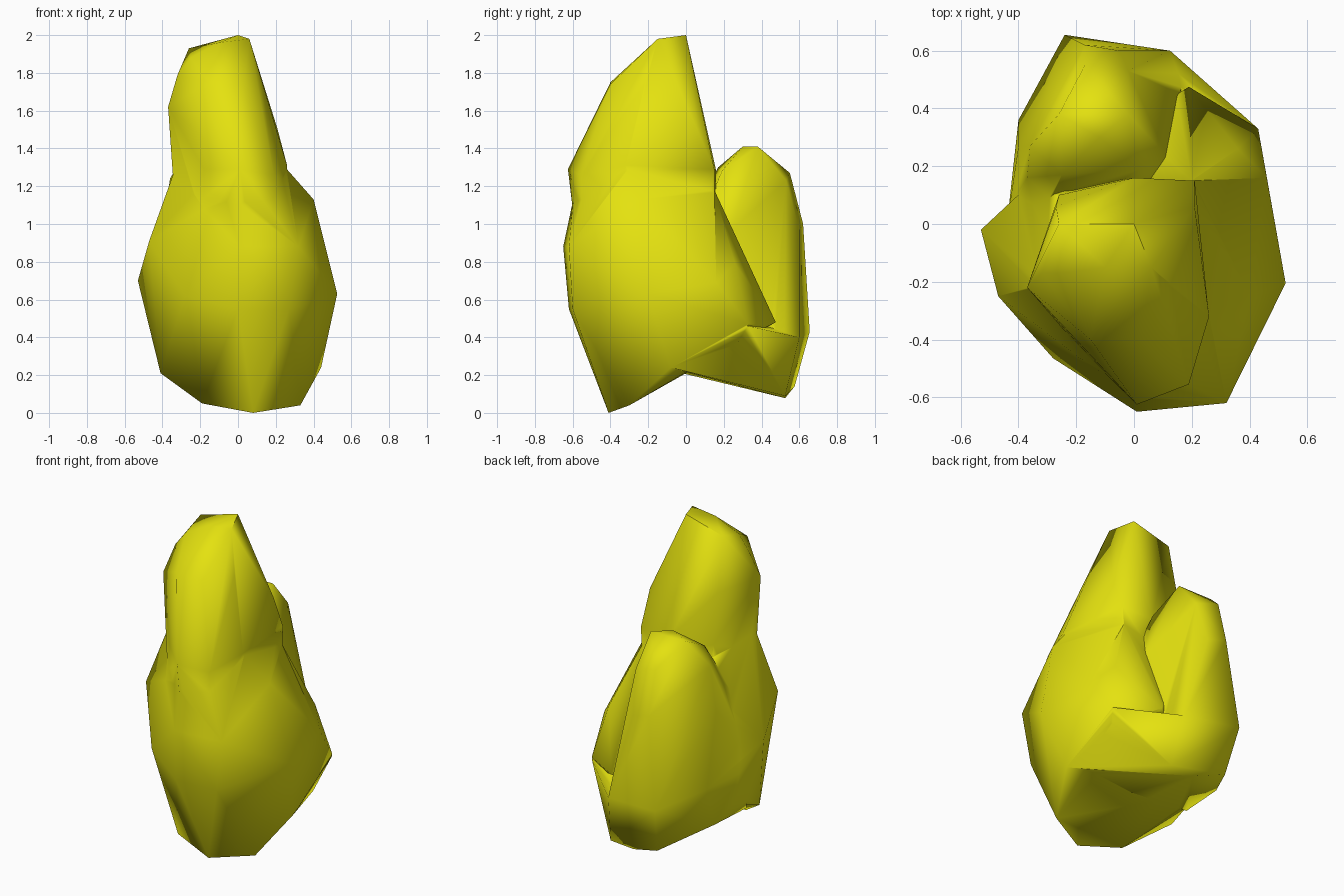
import bpy, bmesh, math

yellow = bpy.data.materials.new("yellow_stone")
yellow.diffuse_color = (0.78, 0.76, 0.005, 1)


def faceted_lump(name, points):
    """Convex faceted stone wrapped round a few corner points."""
    bm = bmesh.new()
    for p in points:
        bm.verts.new(p)
    res = bmesh.ops.convex_hull(bm, input=bm.verts[:])
    loose = {g for g in res["geom_interior"] + res["geom_unused"]
             if isinstance(g, bmesh.types.BMVert)}
    bmesh.ops.delete(bm, geom=list(loose), context='VERTS')
    bmesh.ops.recalc_face_normals(bm, faces=bm.faces[:])
    me = bpy.data.meshes.new(name)
    bm.to_mesh(me)
    bm.free()
    ob = bpy.data.objects.new(name, me)
    bpy.context.collection.objects.link(ob)
    me.materials.append(yellow)
    return ob


# Wide lower body with the bump on the right
body = faceted_lump("stone", [
    (0.08, -0.41, 0.0), (0.33, -0.30, 0.04), (-0.19, -0.33, 0.05),
    (-0.41, -0.15, 0.21), (0.44, -0.08, 0.24), (0.0, -0.08, 0.23),
    (-0.40, 0.10, 0.30), (0.41, 0.28, 0.38), (0.19, 0.475, 0.48),
    (0.0, -0.62, 0.55), (0.27, -0.60, 0.55), (-0.28, -0.465, 0.62),
    (-0.53, -0.02, 0.70), (-0.47, -0.25, 0.91), (0.525, -0.205, 0.63),
    (0.43, 0.33, 0.47), (0.46, 0.16, 0.69), (0.36, 0.26, 0.79),
    (0.01, -0.65, 0.88), (0.32, -0.62, 0.88), (0.40, -0.25, 1.13),
    (-0.38, 0.12, 0.92), (0.01, -0.595, 1.14), (0.18, -0.55, 1.14),
    (-0.33, -0.21, 1.30), (0.25, -0.31, 1.30), (0.20, 0.15, 1.18),
    (-0.26, 0.10, 1.20), (-0.18, -0.47, 1.08)])

# Low rear base with an arched underside
base = faceted_lump("rear_base", [
    (0.44, -0.08, 0.24), (0.26, 0.34, 0.165), (0.43, 0.33, 0.46),
    (0.19, 0.48, 0.42), (0.16, 0.525, 0.09), (0.0, 0.525, 0.078),
    (-0.20, 0.575, 0.14), (-0.39, 0.27, 0.24), (-0.41, -0.02, 0.24),
    (0.0, -0.02, 0.21), (0.125, 0.60, 0.40), (-0.24, 0.655, 0.43),
    (-0.40, 0.36, 0.50), (-0.44, 0.0, 0.60), (0.42, 0.0, 0.45),
    (0.0, 0.0, 0.6)])

# Tall front peak
peak = faceted_lump("front_peak", [
    (0.0, 0.0, 2.0), (-0.26, 0.0, 1.93), (0.06, -0.15, 1.98),
    (-0.10, -0.15, 1.96), (-0.25, -0.17, 1.88), (-0.32, -0.17, 1.79),
    (-0.37, -0.22, 1.62), (-0.15, -0.40, 1.75), (0.03, -0.40, 1.74),
    (0.13, -0.22, 1.74), (0.13, -0.05, 1.72), (0.21, 0.06, 1.50),
    (0.21, 0.15, 1.29), (-0.27, 0.06, 1.60), (-0.08, 0.07, 1.60),
    (0.0, 0.16, 1.28), (-0.26, 0.10, 1.28), (0.26, -0.32, 1.31),
    (0.01, -0.625, 1.29), (0.19, -0.555, 1.26), (-0.33, -0.21, 1.32),
    (-0.18, -0.43, 1.29), (0.01, -0.60, 1.08), (0.18, -0.55, 1.06),
    (-0.18, -0.44, 1.0), (0.25, -0.25, 0.9), (-0.32, -0.22, 0.9),
    (-0.24, 0.12, 0.9), (0.2, 0.15, 0.9)])

# Shorter rear peak
rear = faceted_lump("rear_peak", [
    (-0.02, 0.38, 1.41), (-0.26, 0.38, 1.41), (-0.12, 0.30, 1.41),
    (-0.02, 0.53, 1.23), (-0.17, 0.55, 1.27), (-0.25, 0.17, 1.30),
    (0.02, 0.19, 1.28), (-0.36, 0.27, 1.24), (-0.37, 0.16, 1.10),
    (-0.40, 0.27, 0.96), (-0.17, 0.62, 1.0), (-0.05, 0.60, 0.97),
    (-0.24, 0.655, 0.43), (0.125, 0.60, 0.40), (0.17, 0.52, 0.35),
    (-0.40, 0.36, 0.50), (0.12, 0.22, 0.95), (0.20, 0.0, 0.34),
    (-0.44, 0.0, 0.60), (-0.40, 0.05, 0.35), (-0.34, 0.0, 0.95),
    (0.10, 0.05, 0.95)])

# Fuse the lumps into one stone
bpy.context.view_layer.objects.active = body
for part in (base, peak, rear):
    mod = body.modifiers.new("fuse", 'BOOLEAN')
    mod.operation = 'UNION'
    mod.solver = 'EXACT'
    mod.object = part
    bpy.ops.object.modifier_apply(modifier=mod.name)
    bpy.data.objects.remove(part)

# Soft shading with only the sharpest edges kept
bpy.ops.object.select_all(action='DESELECT')
body.select_set(True)
bpy.ops.object.shade_smooth_by_angle(angle=math.radians(75))
